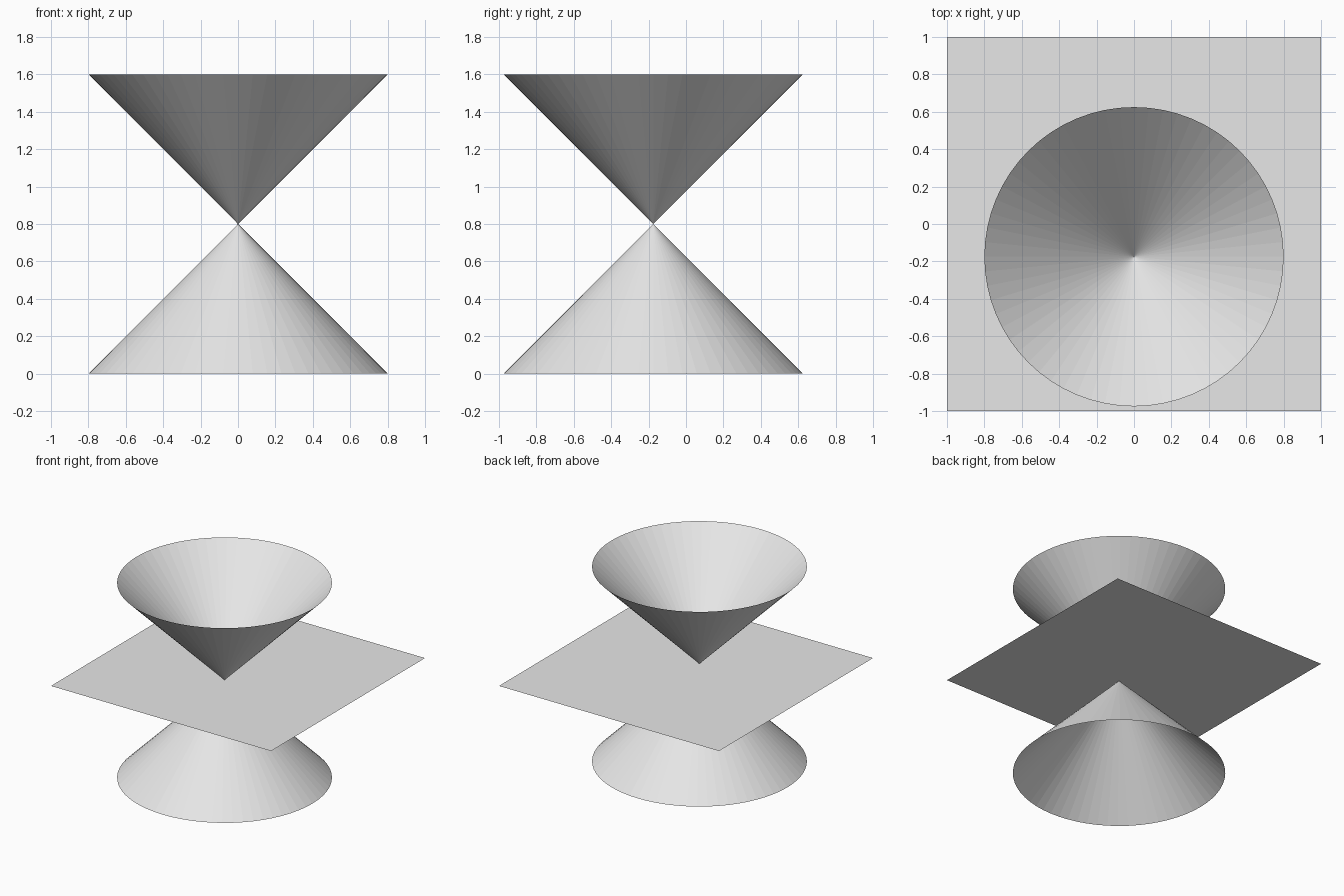
import bpy, bmesh, math
from mathutils import Vector

if "Cube" in bpy.data.objects:
    bpy.data.objects.remove(bpy.data.objects["Cube"])

APEX = Vector((0, -0.175, 0.8))   # point where both cones meet the plane
RADIUS = 0.8
SEGMENTS = 64

grey = bpy.data.materials.new("light grey")
grey.diffuse_color = (0.8, 0.8, 0.8, 1)
grey.use_nodes = True
grey.node_tree.nodes["Principled BSDF"].inputs["Base Color"].default_value = grey.diffuse_color


def add_object(name, bm):
    mesh = bpy.data.meshes.new(name)
    bm.to_mesh(mesh)
    bm.free()
    mesh.materials.append(grey)
    obj = bpy.data.objects.new(name, mesh)
    bpy.context.collection.objects.link(obj)


def add_cone(name, rim_z):
    """Open flat-shaded cone: a slanted line spun round the axis, seam at +x."""
    bm = bmesh.new()
    tip = bm.verts.new(APEX)
    rim = bm.verts.new((RADIUS, APEX.y, rim_z))
    edge = bm.edges.new((tip, rim))
    bmesh.ops.spin(bm, geom=[tip, rim, edge], cent=APEX, axis=(0, 0, 1),
                   angle=math.tau, steps=SEGMENTS, use_merge=False)
    # collapse the repeated tip points, keep the seam open along the side
    tips = [v for v in bm.verts if (v.co - APEX).length < 1e-4]
    bmesh.ops.remove_doubles(bm, verts=tips, dist=1e-4)
    # all faces point outwards
    for f in bm.faces:
        out = f.calc_center_median() - APEX
        if f.normal.length < 1e-6:
            f.normal_update()
        if f.normal.x * out.x + f.normal.y * out.y < 0:
            f.normal_flip()
    add_object(name, bm)


# Two cones, tip to tip
add_cone("upper_cone", 1.6)
add_cone("lower_cone", 0.0)

# Thin square sheet through the tips
bm = bmesh.new()
bmesh.ops.create_grid(bm, x_segments=1, y_segments=1, size=1.0)
bmesh.ops.translate(bm, verts=bm.verts, vec=(0, 0, APEX.z))
add_object("flat_sheet", bm)
